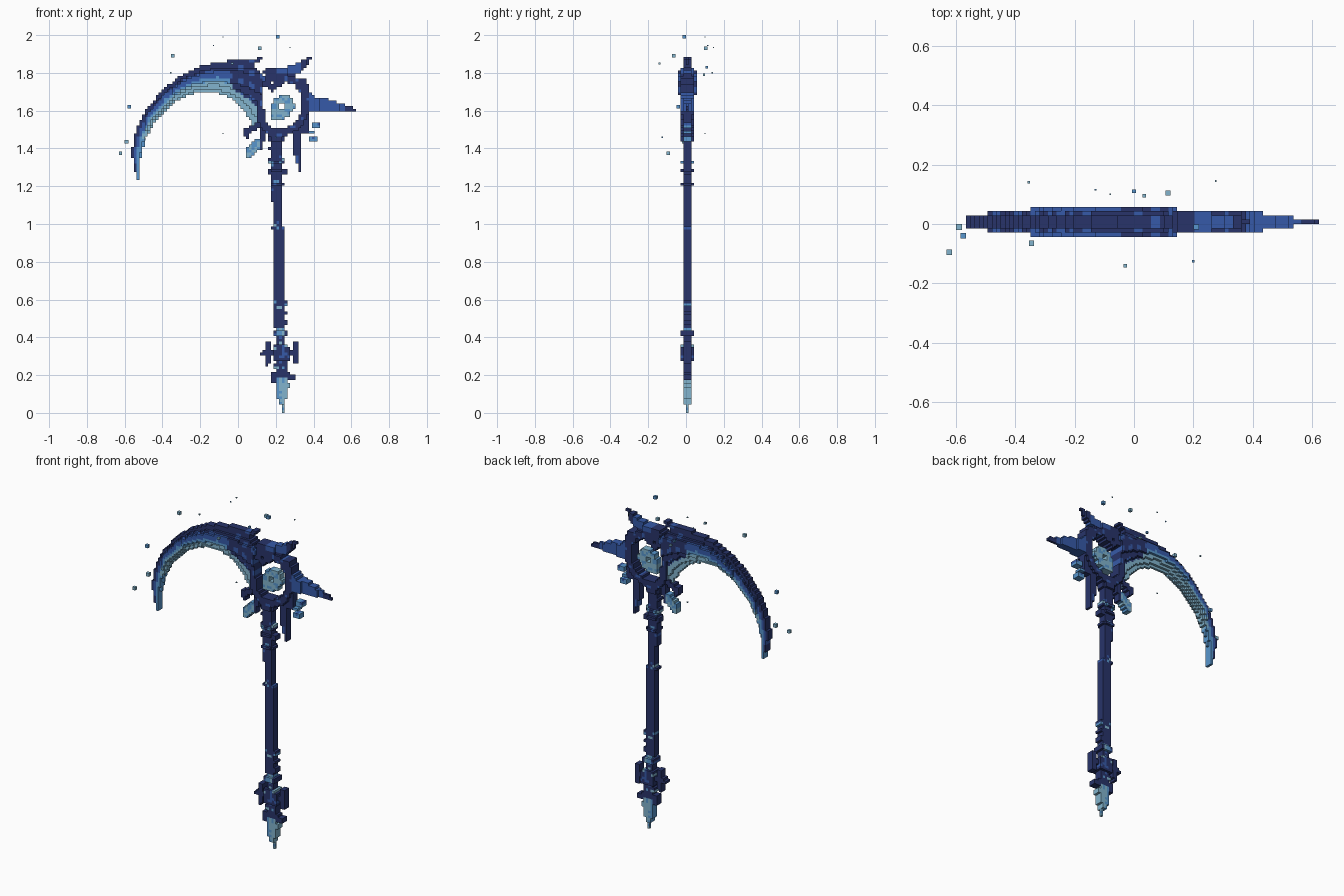
import bpy, bmesh, math, random
from mathutils import Vector

if "Cube" in bpy.data.objects:
    bpy.data.objects.remove(bpy.data.objects["Cube"])

random.seed(4)
V = 0.0145                      # voxel edge
NAVY, BLUE, SKY, PALE = range(4)


def lin(c):
    return tuple(((v / 255 + 0.055) / 1.055) ** 2.4 for v in c) + (1,)


mats = []
for name, rgb in (("navy", (40, 52, 106)), ("royal_blue", (54, 90, 168)),
                  ("sky_blue", (88, 150, 205)), ("pale_blue", (130, 180, 205))):
    m = bpy.data.materials.new(name)
    m.diffuse_color = lin(rgb)
    m.use_nodes = True
    m.node_tree.nodes["Principled BSDF"].inputs["Base Color"].default_value = m.diffuse_color
    mats.append(m)

taken = {}                      # voxel -> colour, shared by all parts
parts = {}                      # part name -> list of voxels


def put(name, cell, col):
    if cell not in taken:
        taken[cell] = col
        parts.setdefault(name, []).append(cell)


def val(f, x, z):
    return f(x, z) if callable(f) else f


def inside(x, z, poly):
    hit = False
    for (x1, z1), (x2, z2) in zip(poly, poly[1:] + poly[:1]):
        if (z1 > z) != (z2 > z) and x < (x2 - x1) * (z - z1) / (z2 - z1) + x1:
            hit = not hit
    return hit


def dist(x, z, line):
    best = 1e9
    for a, b in zip(line, line[1:]):
        a, d, p = Vector(a), Vector(b) - Vector(a), Vector((x, z))
        t = max(0, min(1, (p - a).dot(d) / d.length_squared))
        best = min(best, (p - a - d * t).length)
    return best


def fill(name, test, box, half, col):
    """Voxels for every (x, z) passing the test; half = layers each side of the centre."""
    x0, x1, z0, z1 = [round(v / 100 / V) for v in box]
    for i in range(x0 - 1, x1 + 2):
        for k in range(max(0, z0 - 1), z1 + 2):
            x, z = (i + .5) * V * 100, (k + .5) * V * 100
            if test(x, z):
                h, c = val(half, x, z), val(col, x, z)
                for j in range(-h, h + 1):
                    put(name, (i, j, k), c)


def bounds(pts, pad=0):
    xs, zs = zip(*pts)
    return min(xs) - pad, max(xs) + pad, min(zs) - pad, max(zs) + pad


def plate(name, poly, half, col):
    fill(name, lambda x, z: inside(x, z, poly), bounds(poly), half, col)


def stroke(name, line, w, half, col):
    fill(name, lambda x, z: dist(x, z, line) < w, bounds(line, w), half, col)


def fleck(base, other, chance):
    return lambda x, z: other if random.random() < chance else base


# --- crescent blade (coordinates in hundredths) ---
outer = [(-53.5, 123.5), (-56.3, 137), (-55, 146), (-50.5, 158), (-41.5, 169.5),
         (-31, 178.5), (-17.5, 184.5), (-2, 187), (13.5, 188)]
inner = [(-52.5, 123.5), (-51.8, 134), (-49, 145), (-43, 155.5), (-33.5, 164.5), (-23, 169.3),
         (-12.5, 170), (-2, 165.6), (3.5, 160), (7, 154), (9, 149)]


def across(x, z):
    a, b = dist(x, z, outer), dist(x, z, inner)
    return a / (a + b + 1e-6)


def blade_half(x, z):
    t = across(x, z)
    h = 1 if t < .2 else 2 if t < .3 else 3 if t < .62 else 2 if t < .75 else 1 if t < .9 else 0
    return min(h, 3 if x > -35 else 2 if x > -50 else 1)


def blade_col(x, z):
    t = across(x, z)
    if x > -6 + 12 * abs(t - .45) and t < .8:
        return BLUE if math.sin(x * 1.1) + math.sin(z * .9 + x * .4) > 1.1 else NAVY
    if x < -50 and z < 145:
        return NAVY if t < .25 else BLUE if t < .5 else SKY
    return NAVY if t < .26 else BLUE if t < .5 else SKY if t < .64 else PALE


plate("blade", outer + [(8, 184), (14, 178), (13, 165), (12, 152)] + inner[::-1],
      blade_half, blade_col)

# --- open ring that holds the core crystal ---
stroke("ring", [(12, 177), (11.5, 163), (13, 153), (18, 148.5), (25, 148.5), (32.5, 153),
                (36, 161), (34.5, 170), (31, 175.5), (25, 177), (18, 172), (12, 177)],
       1.9, 2, fleck(NAVY, BLUE, .06))
core = [(16.5, 161), (20, 167), (27, 168.5), (30.5, 163), (27, 156.5), (18, 154.5)]
fill("core_crystal", lambda x, z: inside(x, z, core) and abs(x - 23) + abs(z - 162.5) > 2.2,
     bounds(core), 1, fleck(PALE, SKY, .35))

# --- spikes and hooks around the ring ---
plate("upper_spike", [(13, 181), (17, 183), (28, 183.5), (40.5, 189.5), (36, 183.5),
                      (31, 179), (25, 176), (16, 176)],
      lambda x, z: 2 if x < 26 else 1 if x < 36 else 0,
      lambda x, z: BLUE if 20 < x < 34 and z > 180 else NAVY)
plate("side_spike", [(33.5, 177), (36, 176), (39, 168), (50, 165.5), (63, 160.8), (63, 159),
                     (50, 159.2), (36, 160)],
      lambda x, z: 2 if x < 43 else 1 if x < 54 else 0,
      lambda x, z: NAVY if x < 38 or x > 57 else BLUE)
plate("ring_side", [(33, 166), (37.5, 166), (37.5, 148), (33.5, 147.5)], 1, NAVY)
plate("drop_spike", [(28.5, 148), (33, 153), (33, 128), (31.6, 128), (31, 134), (29, 137)],
      1, lambda x, z: BLUE if z < 137 and x < 32 else NAVY)
stroke("hook", [(4.5, 147), (5, 149.5), (11, 152.5)], 1.5, 1, NAVY)
stroke("hook", [(13, 151), (12.3, 141)], 1.3, 1, NAVY)
plate("left_shard", [(4, 134), (4, 139), (9.5, 145.5), (13, 144.5), (10.5, 139), (6, 134.5)],
      1, fleck(SKY, PALE, .35))
for x, z, r in ((41.3, 152, 1.7), (39.5, 145, 2.1), (39, 149, .9)):
    plate("right_shard", [(x - r, z - r), (x + r, z - r), (x + r, z + r), (x - r, z + r)],
          1, fleck(SKY, BLUE, .4))


# --- shaft: slightly leaning bar with rings ---
def shaft_x(z):
    return 20.2 + max(0, 142 - z) * .022


rings = ((145, 4.3), (139, 3.6), (133, 4.2), (128, 5), (121, 3.6), (98, 3.2),
         (84, 3.1), (58, 3.8), (53, 3.8), (48, 4), (42, 4.2), (35, 3.9), (25, 3.7))
glow = ((98, 3, .6), (120, 3, .35), (134, 3, .3), (42, 3, .6), (57, 2, .35), (30, 7, .35))


def shaft_w(z):
    return max([2.75 if z < 120 else 3.2] + [w for c, w in rings if abs(z - c) < 1.3])


def shaft_col(x, z):
    for c, r, chance in glow:
        if abs(z - c) < r and random.random() < chance:
            return random.choice((BLUE, SKY, PALE))
    return NAVY


def shaft_half(x, z):
    if abs(x - shaft_x(z)) > 3.1:
        return 1
    return 2 if any(abs(z - c) < 1.0 for c in (145, 133, 128, 121, 42, 35)) else 1


fill("shaft", lambda x, z: abs(x - shaft_x(z)) < shaft_w(z), (14, 28, 20, 148),
     shaft_half, shaft_col)

# --- guard and lower collar ---
stroke("guard", [(13.5, 31.5), (31, 31.5)], 1.5, 1, NAVY)
for x, z0, z1 in ((15.5, 26, 37), (30.5, 27.5, 36.5)):
    stroke("guard", [(x, z0), (x, z1)], 1.3, 1, NAVY)
plate("guard_block", [(19, 28), (27, 28), (27, 35.5), (19, 35.5)], 2, fleck(NAVY, BLUE, .25))
stroke("collar", [(18.3, 17), (18.3, 20), (22, 21.5)], 1.6, 1, NAVY)
stroke("collar", [(28.5, 18.5), (25, 21.5)], 1.7, 1, NAVY)

# --- pommel crystal ---
plate("pommel_crystal", [(20.5, 19.5), (20, 9), (22.5, 4.5), (22.6, 0), (24, 0), (24.3, 5),
                         (26.5, 10), (27, 15), (25, 20.5)],
      lambda x, z: 1 if z > 5 else 0,
      lambda x, z: SKY if x < 22 or random.random() < .2 else PALE)

# --- turn voxels into meshes, only outer faces ---
DIRS = []
for a in range(3):
    for s in (0, 1):
        u, w = (a + 1) % 3, (a + 2) % 3
        quad = []
        for p, q in ((0, 0), (1, 0), (1, 1), (0, 1)):
            c = [0, 0, 0]
            c[a], c[u], c[w] = s, p, q
            quad.append(tuple(c))
        n = [0, 0, 0]
        n[a] = 2 * s - 1
        DIRS.append((tuple(n), quad if s else quad[::-1]))


def finish(name, bm):
    me = bpy.data.meshes.new(name)
    bm.to_mesh(me)
    bm.free()
    for m in mats:
        me.materials.append(m)
    ob = bpy.data.objects.new(name, me)
    bpy.context.collection.objects.link(ob)


for name, cells in parts.items():
    bm, verts = bmesh.new(), {}
    for c in cells:
        for n, quad in DIRS:
            if tuple(a + b for a, b in zip(c, n)) in taken:
                continue
            vs = []
            for q in quad:
                key = tuple(a + b for a, b in zip(c, q))
                if key not in verts:
                    verts[key] = bm.verts.new([v * V for v in key])
                vs.append(verts[key])
            bm.faces.new(vs).material_index = taken[c]
    finish(name, bm)

# --- loose floating cubes: x, y, z, size ---
bits = ((.21, -.01, 1.991, .018), (.115, .105, 1.93, .017), (-.345, -.065, 1.89, .018),
        (-.575, -.04, 1.62, .018), (-.59, -.01, 1.435, .02), (-.622, -.095, 1.375, .018),
        (-.5, .02, 1.45, .018), (-.03, -.14, 1.85, .012), (.035, .095, 1.79, .012),
        (0, .11, 1.83, .012), (-.08, .1, 1.48, .006), (.275, .145, 1.935, .006),
        (-.13, .115, 1.945, .006), (-.08, .1, 1.99, .006), (-.355, .14, 1.8, .008),
        (.2, -.125, 1.46, .008))
bm = bmesh.new()
for i, (x, y, z, s) in enumerate(bits):
    made = bmesh.ops.create_cube(bm, size=s)["verts"]
    bmesh.ops.translate(bm, verts=made, vec=(x, y, z))
    for f in {f for v in made for f in v.link_faces}:
        f.material_index = PALE if i % 3 else SKY
finish("floating_bits", bm)
